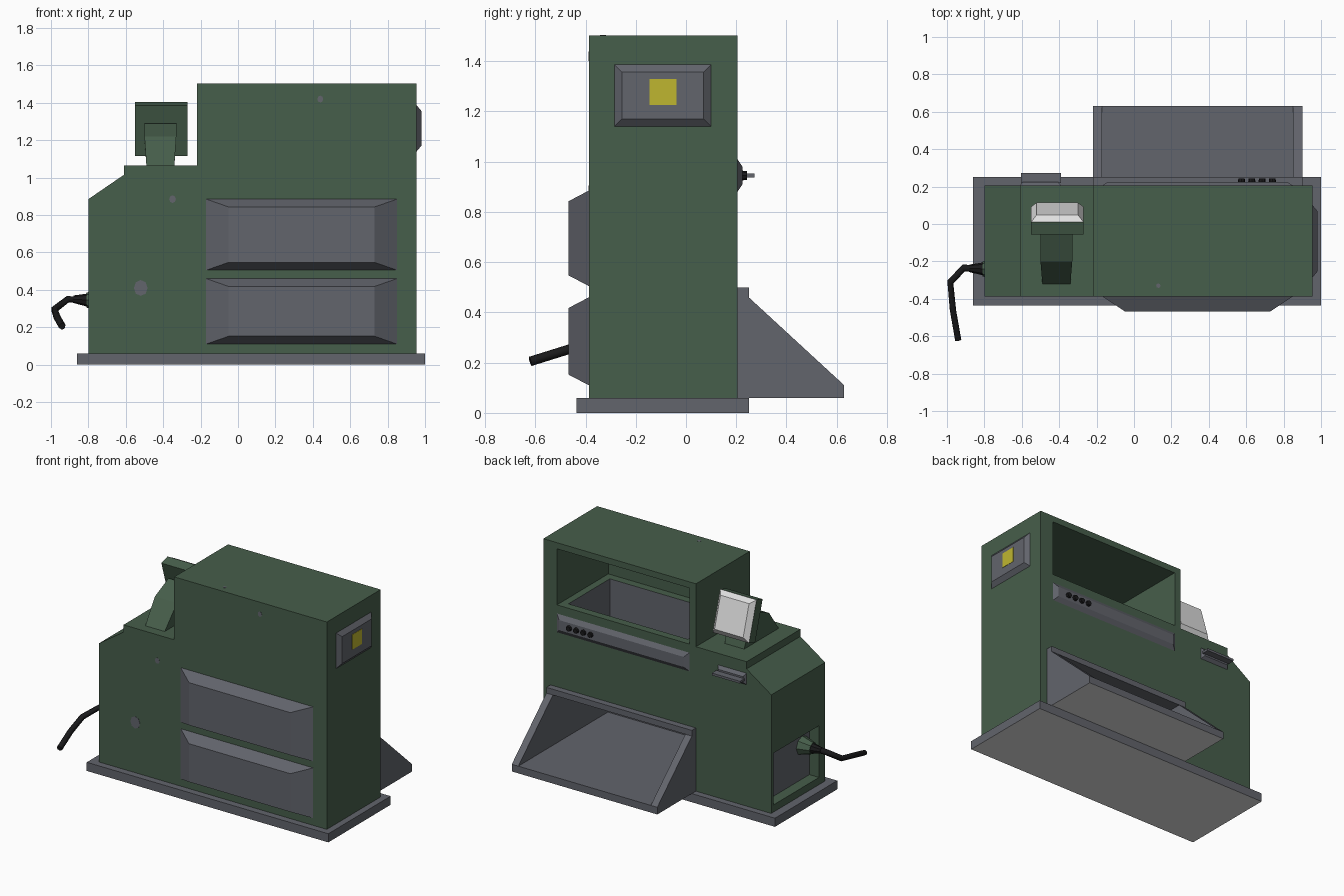
import bpy, bmesh, math
from mathutils import Vector

if "Cube" in bpy.data.objects:
    bpy.data.objects.remove(bpy.data.objects["Cube"])


def material(name, r, g, b):
    m = bpy.data.materials.new(name)
    m.diffuse_color = (r, g, b, 1)
    m.use_nodes = True
    m.node_tree.nodes["Principled BSDF"].inputs["Base Color"].default_value = m.diffuse_color
    return m


GREEN = material("dark_green", 0.062, 0.112, 0.070)
GREY = material("slate_grey", 0.122, 0.128, 0.150)
BLACK = material("black", 0.010, 0.010, 0.011)
YELLOW = material("yellow", 0.52, 0.47, 0.030)
LIGHT = material("light_grey", 0.74, 0.74, 0.74)


def finish(name, bm, *mats):
    bmesh.ops.recalc_face_normals(bm, faces=bm.faces)
    me = bpy.data.meshes.new(name)
    bm.to_mesh(me)
    bm.free()
    for m in mats:
        me.materials.append(m)
    ob = bpy.data.objects.new(name, me)
    bpy.context.collection.objects.link(ob)
    return ob


def hull(name, points, mat):
    """Convex solid around a few corner points."""
    bm = bmesh.new()
    for p in points:
        bm.verts.new(p)
    bmesh.ops.convex_hull(bm, input=bm.verts)
    bmesh.ops.dissolve_limit(bm, angle_limit=0.01, verts=bm.verts, edges=bm.edges)
    return finish(name, bm, mat)


def box(name, x, y, z, mat):
    return hull(name, [(a, b, c) for a in x for b in y for c in z], mat)


def frustum(name, u, v, iu, iv, depth, place, mat):
    """Raised panel: rectangle u by v, inset by iu, iv at the given depth."""
    pts = [place(a, b, 0) for a in u for b in v]
    pts += [place(a, b, depth) for a in (u[0] + iu, u[1] - iu) for b in (v[0] + iv, v[1] - iv)]
    return hull(name, pts, mat)


def prism(name, profile, span, place, mat):
    """Profile extruded between the two span values."""
    bm = bmesh.new()
    f = bm.faces.new([bm.verts.new(place(a, b, span[0])) for a, b in profile])
    ext = bmesh.ops.extrude_face_region(bm, geom=[f])
    move = Vector(place(0, 0, span[1])) - Vector(place(0, 0, span[0]))
    bmesh.ops.translate(bm, vec=move, verts=[e for e in ext["geom"] if isinstance(e, bmesh.types.BMVert)])
    return finish(name, bm, mat)


def cone(name, p, q, r1, r2, sides, mat):
    p, q = Vector(p), Vector(q)
    bm = bmesh.new()
    bmesh.ops.create_cone(bm, cap_ends=True, segments=sides, radius1=r1, radius2=r2, depth=(q - p).length)
    bm.transform((q - p).to_track_quat("Z", "Y").to_matrix().to_4x4())
    bmesh.ops.translate(bm, vec=(p + q) / 2, verts=bm.verts)
    return finish(name, bm, mat)


def light_underside(ob):
    """Light grey on the faces that point straight down."""
    ob.data.materials.append(LIGHT)
    for p in ob.data.polygons:
        if p.normal.z < -0.9:
            p.material_index = 1


def on_xz(a, b, d):
    return (a, d, b)


def on_yz(a, b, d):
    return (d, a, b)


# Base plate and cabinet body
light_underside(box("base_plate", (-0.86, 1.0), (-0.435, 0.25), (0, 0.06), GREY))
body = prism("cabinet_body", [(-0.8, 0.06), (0.955, 0.06), (0.955, 1.503), (-0.22, 1.503), (-0.22, 1.065),
                              (-0.61, 1.065), (-0.61, 1.015), (-0.8, 0.885)], (-0.387, 0.205), on_xz, GREEN)
body.data.materials.append(GREY)

# Openings: display bay, hopper well, delivery chute, side socket
cuts = [
    ((-0.17, 0.85), (-0.36, 0.3), (1.07, 1.46), 0),
    ((-0.12, 0.80), (-0.305, 0.15), (0.6, 1.1), 1),
    ((-0.17, 0.85), (-0.355, 0.3), (0.11, 0.46), 1),
    ((-0.9, -0.72), (-0.32, 0.18), (0.11, 0.47), 0),
]
for x, y, z, index in cuts:
    cutter = box("cutter", x, y, z, GREEN)
    cutter.data.materials.append(GREY)
    for p in cutter.data.polygons:
        p.material_index = index
    cutter.hide_render = True
    mod = body.modifiers.new("cut", "BOOLEAN")
    mod.operation = "DIFFERENCE"
    mod.solver = "EXACT"
    mod.material_mode = "INDEX"
    mod.object = cutter
    bpy.context.view_layer.objects.active = body
    bpy.ops.object.modifier_apply(modifier=mod.name)
    bpy.data.objects.remove(cutter)

# Delivery chute at the back
side = [(0.205, 0.06), (0.63, 0.06), (0.63, 0.11), (0.25, 0.46), (0.25, 0.5), (0.205, 0.5)]
for name, span in (("left", (-0.22, -0.17)), ("right", (0.85, 0.90))):
    light_underside(prism("chute_wall_" + name, side, span, on_yz, GREY))
light_underside(box("chute_floor", (-0.17, 0.85), (0.205, 0.63), (0.06, 0.11), GREY))
box("chute_rail", (-0.17, 0.85), (0.205, 0.25), (0.46, 0.5), GREY)

# Raised panels on the front
for i, z in enumerate(((0.11, 0.46), (0.505, 0.885))):
    frustum(f"front_panel_{i + 1}", (-0.17, 0.85), z, 0.12, 0.042, 0.08,
            lambda a, b, d: (a, -0.387 - d, b), GREY)

# Side indicator panel with yellow window
frustum("side_panel", (-0.285, 0.10), (1.14, 1.387), 0.03, 0.03, 0.025,
        lambda a, b, d: (0.955 + d, a, b), GREY)
box("yellow_window", (0.975, 0.982), (-0.145, -0.037), (1.225, 1.33), YELLOW)


# Control strip with knobs
def on_back(a, b, d):
    return (a, 0.205 + d, b)


frustum("control_strip", (-0.17, 0.85), (0.88, 1.01), 0.03, 0.03, 0.02, on_back, GREY)
for i in range(4):
    kx = 0.575 + 0.055 * i
    cone(f"knob_{i + 1}", (kx, 0.22, 0.945), (kx, 0.242, 0.945), 0.02, 0.017, 8, BLACK)

# Slot with small tray
frustum("slot_plate", (-0.61, -0.39), (0.905, 0.985), 0.015, 0.02, 0.02, on_back, GREY)
box("slot_tray", (-0.605, -0.39), (0.22, 0.272), (0.937, 0.953), GREY)

# Screen arm, slightly narrower at the foot
arm = prism("screen_arm", [(-0.32, 1.065), (-0.2, 1.22), (-0.05, 1.29), (0.02, 1.2), (0.06, 1.065)],
            (-0.5, -0.33), on_yz, GREEN)
for v in arm.data.vertices:
    v.co.x = -0.415 + (v.co.x + 0.415) * (0.88 if v.co.z < 1.1 else 1)

# Tilted screen: housing and light face
tilt = math.radians(17)


def on_screen(a, b, d):
    # b runs down from the top edge, d outwards from the housing back
    return (a, 0.01 + b * math.sin(tilt) + d * math.cos(tilt),
            1.405 - b * math.cos(tilt) + d * math.sin(tilt))


frustum("screen_housing", (-0.55, -0.27), (0, 0.282), 0, 0, -0.07, on_screen, GREEN)
frustum("screen_face", (-0.55, -0.27), (0, 0.282), 0.03, 0.03, 0.032, on_screen, LIGHT)

# Side socket: back plate, plug and cable
box("socket_plate", (-0.726, -0.716), (-0.32, 0.18), (0.11, 0.47), GREY)
cone("plug", (-0.725, -0.24, 0.345), (-0.81, -0.24, 0.345), 0.065, 0.04, 8, GREEN)
cone("cable_collar", (-0.80, -0.24, 0.345), (-0.88, -0.237, 0.35), 0.036, 0.02, 8, BLACK)
curve = bpy.data.curves.new("cable", "CURVE")
curve.dimensions = "3D"
curve.bevel_depth = 0.019
curve.bevel_resolution = 1
curve.use_fill_caps = True
path = [(-0.80, -0.24, 0.345), (-0.91, -0.235, 0.35), (-0.982, -0.31, 0.295),
        (-0.968, -0.46, 0.255), (-0.94, -0.62, 0.205)]
spline = curve.splines.new("POLY")
spline.points.add(len(path) - 1)
for pt, co in zip(spline.points, path):
    pt.co = (*co, 1)
curve.materials.append(BLACK)
bpy.context.collection.objects.link(bpy.data.objects.new("cable", curve))

# Small flat studs on the front and top
for i, (x, z, r) in enumerate(((0.44, 1.42, 0.016), (-0.35, 0.885, 0.018), (-0.52, 0.41, 0.037))):
    stud = cone(f"stud_{i + 1}", (x, -0.383, 0), (x, -0.3885, 0), r, r, 8, GREY)
    stud.scale.z = 1.15
    stud.location.z = z
cone("stud_top", (0.13, -0.33, 1.499), (0.13, -0.33, 1.5045), 0.012, 0.012, 8, GREY)
